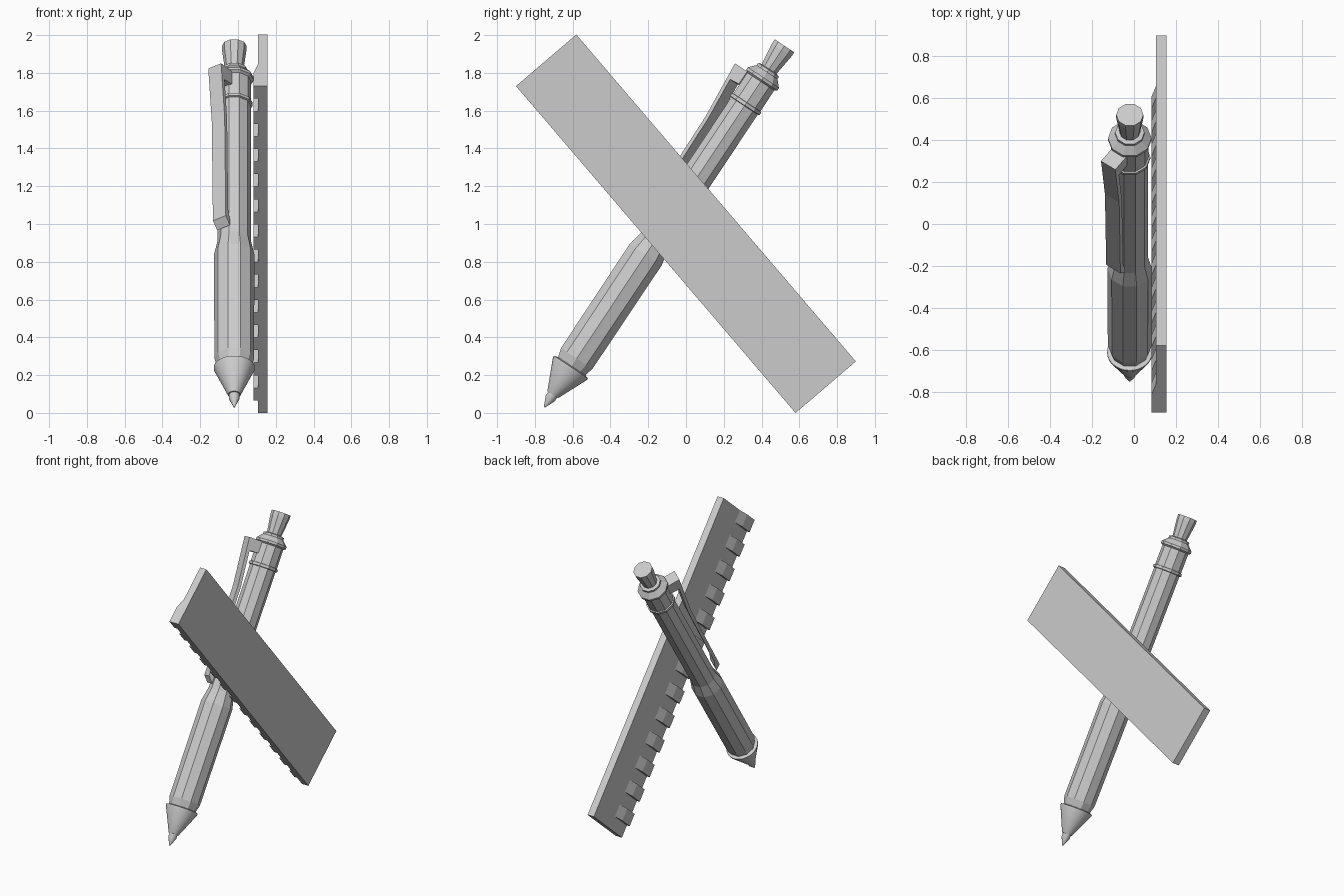
import bpy, bmesh, math
from mathutils import Matrix, Vector

if "Cube" in bpy.data.objects:
    bpy.data.objects.remove(bpy.data.objects["Cube"])


def frame(origin, a, b, c):
    """Matrix from an origin and three axis directions."""
    m = Matrix((Vector(a).normalized(), Vector(b).normalized(), Vector(c).normalized()))
    m = m.transposed().to_4x4()
    m.translation = origin
    return m


def finish(name, bm, matrix, smooth=False):
    bm.transform(matrix)
    bmesh.ops.recalc_face_normals(bm, faces=bm.faces)
    mesh = bpy.data.meshes.new(name)
    bm.to_mesh(mesh)
    bm.free()
    obj = bpy.data.objects.new(name, mesh)
    bpy.context.collection.objects.link(obj)
    if smooth:
        bpy.context.view_layer.objects.active = obj
        obj.select_set(True)
        bpy.ops.object.shade_smooth_by_angle(angle=math.radians(30))
        obj.select_set(False)
    return obj


def lathe(name, profile, sides, matrix, smooth=False):
    """Closed turned part from (radius, height) points along local z."""
    bm = bmesh.new()
    rings = []
    for r, t in profile:
        rings.append([bm.verts.new((r * math.cos(2 * math.pi * k / sides),
                                    r * math.sin(2 * math.pi * k / sides), t))
                      for k in range(sides)])
    for lo, hi in zip(rings, rings[1:]):
        for k in range(sides):
            n = (k + 1) % sides
            bm.faces.new((lo[k], lo[n], hi[n], hi[k]))
    bm.faces.new(rings[0])
    bm.faces.new(rings[-1])
    return finish(name, bm, matrix, smooth)


def prism(bm, outline, start, end):
    """Extrude an outline in local y/z along local x."""
    a = [bm.verts.new((start, p, q)) for p, q in outline]
    b = [bm.verts.new((end, p, q)) for p, q in outline]
    bm.faces.new(a)
    bm.faces.new(b)
    for k in range(len(a)):
        n = (k + 1) % len(a)
        bm.faces.new((a[k], a[n], b[n], b[k]))


# Pen frame: local z runs along the pen from the writing tip
pen = frame((-0.02, -0.75, 0.03), (1, 0, 0), (0, 0.833, -0.5536), (0, 0.5536, 0.833))

# Writing tip and cone
lathe("pen_nib", [(0.003, 0), (0.028, 0.055), (0.028, 0.09)], 16, pen, True)
lathe("pen_cone", [(0.034, 0.08), (0.108, 0.245), (0.108, 0.255), (0.085, 0.262)],
      32, pen, True)

# Ten-sided barrel: thick grip, slimmer upper half
lathe("pen_barrel", [(0.088, 0.25), (0.105, 0.31), (0.107, 0.97), (0.088, 1.06),
                     (0.088, 1.92)], 10, pen)
lathe("barrel_ring", [(0.088, 1.915), (0.098, 1.918), (0.098, 1.935), (0.088, 1.938)],
      10, pen)

# Collar and push button
lathe("pen_collar", [(0.09, 1.93), (0.09, 2.07), (0.104, 2.08), (0.104, 2.095),
                     (0.07, 2.13), (0.07, 2.145), (0.05, 2.15)], 10, pen)
lathe("push_button", [(0.048, 2.14), (0.065, 2.27), (0.065, 2.297)], 10, pen)

# Pocket clip: side profile (radius, height) extruded across one barrel facet
bm = bmesh.new()
prism(bm, [(0.08, 2.075), (0.176, 2.075), (0.144, 1.75), (0.134, 1.13), (0.096, 1.09),
           (0.096, 1.12), (0.112, 1.18), (0.122, 1.75), (0.145, 1.99), (0.08, 1.995)],
      -0.042, 0.042)
finish("pen_clip", bm, pen @ Matrix.Rotation(math.radians(144), 4, 'Z'))

# Ruler frame: local x along the length, y across from the marked edge, z in world x
L, W = 2.277, 0.42
ruler = frame((0, -0.90, 1.73), (0, 0.65, -0.76), (0, 0.76, 0.65), (1, 0, 0))
bm = bmesh.new()
prism(bm, [(0, 0.105), (W, 0.105), (W, 0.155), (0, 0.155)], 0, L)
finish("ruler_board", bm, ruler)

# Raised measuring marks along the lower edge
bm = bmesh.new()
step = L / 26
for k in range(13):
    prism(bm, [(0, 0.107), (0, 0.083), (0.11, 0.083), (0.185, 0.107)],
          2 * k * step, (2 * k + 1) * step)
finish("ruler_marks", bm, ruler)
